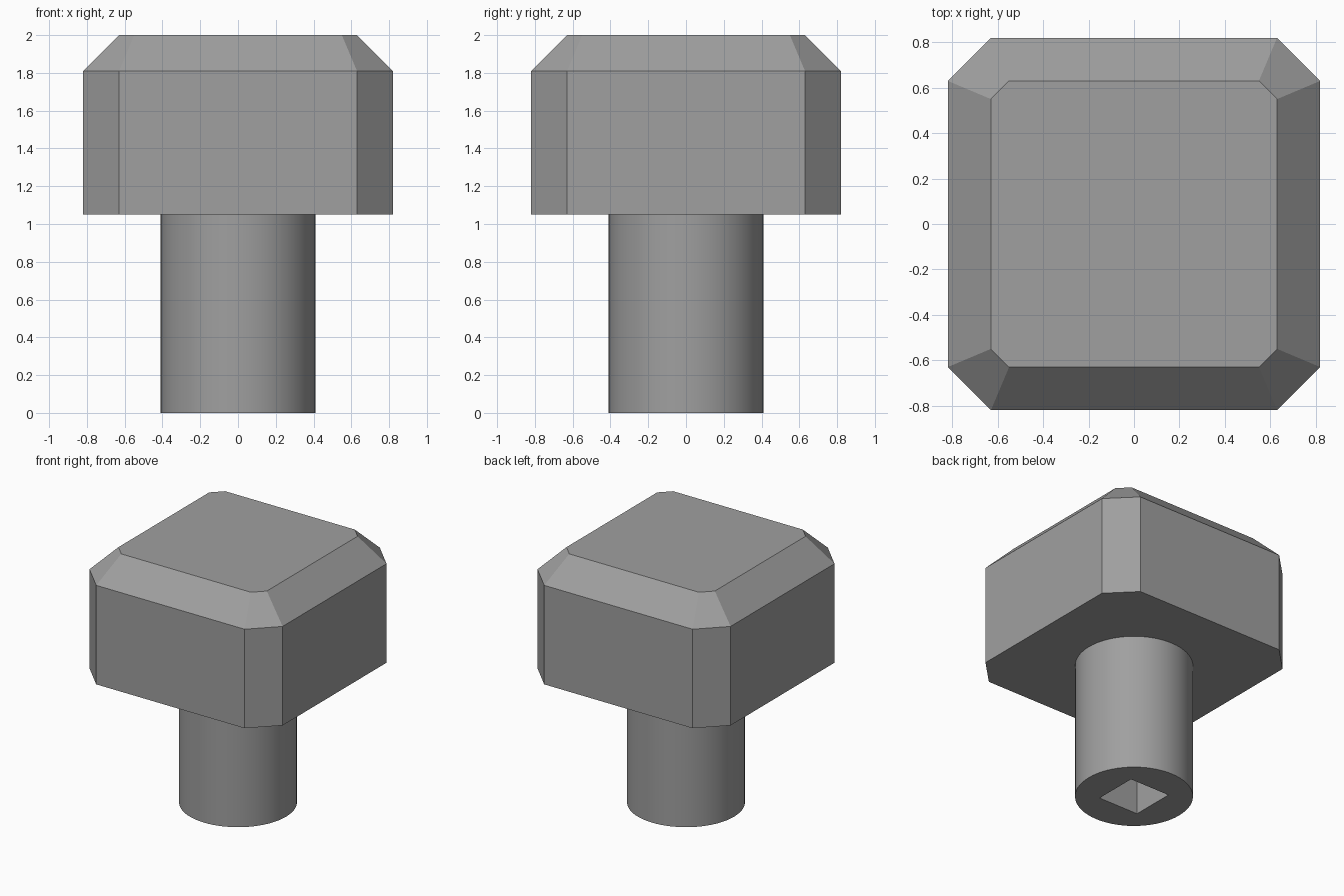
import bpy, bmesh

if "Cube" in bpy.data.objects:
    bpy.data.objects.remove(bpy.data.objects["Cube"])

grey = bpy.data.materials.new("plain_grey")
grey.diffuse_color = (0.35, 0.35, 0.35, 1)
grey.use_nodes = True
grey.node_tree.nodes["Principled BSDF"].inputs["Base Color"].default_value = grey.diffuse_color


def octagon(bm, half, flat, z):
    """Square ring with cut corners."""
    pts = [(flat, -half), (half, -flat), (half, flat), (flat, half),
           (-flat, half), (-half, flat), (-half, -flat), (-flat, -half)]
    return [bm.verts.new((x, y, z)) for x, y in pts]


# Head: square block with cut corners and a bevelled top
bm = bmesh.new()
rings = [octagon(bm, 0.82, 0.63, 1.05),
         octagon(bm, 0.82, 0.63, 1.81),
         octagon(bm, 0.63, 0.55, 2.0)]
for low, high in zip(rings, rings[1:]):
    for i in range(8):
        j = (i + 1) % 8
        bm.faces.new((low[i], low[j], high[j], high[i]))
bm.faces.new(rings[0][::-1])
bm.faces.new(rings[-1])
mesh = bpy.data.meshes.new("head")
bm.to_mesh(mesh)
bm.free()
head = bpy.data.objects.new("head", mesh)
bpy.context.collection.objects.link(head)
mesh.materials.append(grey)

# Square socket cutter, open at the bottom of the shaft
bpy.ops.mesh.primitive_cube_add(size=1, location=(0, 0, 0.35))
cutter = bpy.context.object
cutter.name = "socket_cutter"
cutter.scale = (0.34, 0.34, 0.9)
cutter.hide_render = True
cutter.data.materials.append(grey)

# Shaft: round post with the socket cut into its end
bpy.ops.mesh.primitive_cylinder_add(vertices=64, radius=0.41, depth=1.05,
                                    location=(0, 0, 0.525))
shaft = bpy.context.object
shaft.name = "shaft"
shaft.data.materials.append(grey)
cut = shaft.modifiers.new("socket", 'BOOLEAN')
cut.operation = 'DIFFERENCE'
cut.solver = 'EXACT'
cut.object = cutter
bpy.ops.object.modifier_apply(modifier=cut.name)
bpy.data.objects.remove(cutter)
bpy.ops.object.shade_smooth_by_angle()
